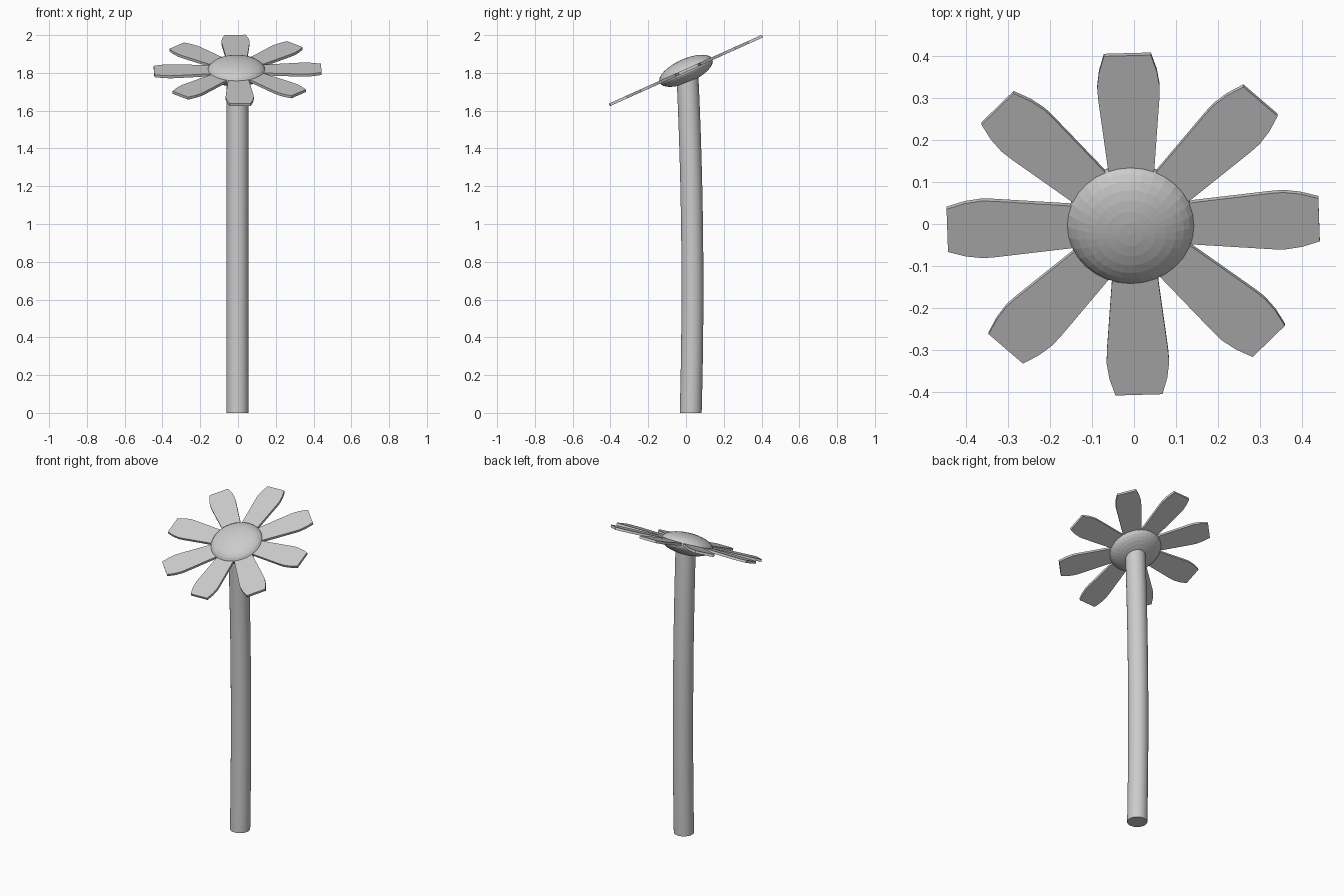
import bpy, bmesh, math
from mathutils import Matrix, Vector

if "Cube" in bpy.data.objects:
    bpy.data.objects.remove(bpy.data.objects["Cube"])

TILT = Matrix.Rotation(math.radians(24.2), 4, 'X')
HEAD = Matrix.Translation((-0.002, 0, 1.813)) @ TILT


def add_object(name, bm):
    bmesh.ops.recalc_face_normals(bm, faces=bm.faces[:])
    mesh = bpy.data.meshes.new(name)
    bm.to_mesh(mesh)
    bm.free()
    obj = bpy.data.objects.new(name, mesh)
    bpy.context.collection.objects.link(obj)
    return obj


# Stem: horizontal rings following a gentle bend in y
def stem_y(z):
    # quadratic through (0, .025), (.9, .033), (1.78, .008)
    pts = [(0, 0.025), (0.9, 0.033), (1.78, 0.008)]
    total = 0
    for i, (zi, yi) in enumerate(pts):
        term = yi
        for j, (zj, _) in enumerate(pts):
            if i != j:
                term *= (z - zj) / (zi - zj)
        total += term
    return total


SIDES, RINGS, RADIUS = 32, 12, 0.058
bm = bmesh.new()
rings = []
for k in range(RINGS + 1):
    z = 1.8 * k / RINGS
    rings.append([bm.verts.new((-0.003 + RADIUS * math.cos(2 * math.pi * i / SIDES),
                                stem_y(z) + RADIUS * math.sin(2 * math.pi * i / SIDES), z))
                  for i in range(SIDES)])
for a, b in zip(rings, rings[1:]):
    for i in range(SIDES):
        j = (i + 1) % SIDES
        bm.faces.new((a[i], a[j], b[j], b[i]))
bm.faces.new(rings[0])
bm.faces.new(rings[-1])
stem = add_object("stem", bm)
for p in stem.data.polygons:
    p.use_smooth = len(p.vertices) == 4

# Flower centre: flattened sphere
bm = bmesh.new()
bmesh.ops.create_uvsphere(bm, u_segments=32, v_segments=16, radius=1)
bm.transform(Matrix.Translation((-0.008, 0, 1.811)) @ TILT
             @ Matrix.Diagonal((0.153, 0.153, 0.063, 1)))
add_object("flower_centre", bm)

# Petals: flat outline (distance from centre, half width), extruded
OUTLINE = [(0.09, 0.045), (0.145, 0.055), (0.33, 0.073), (0.36, 0.0745),
           (0.40, 0.069), (0.443, 0.056)]
THICK = 0.015
for n in range(8):
    bm = bmesh.new()
    outline = [(r, -w) for r, w in OUTLINE] + [(r, w) for r, w in reversed(OUTLINE)]
    face = bm.faces.new([bm.verts.new((x, y, -THICK / 2)) for x, y in outline])
    ext = bmesh.ops.extrude_face_region(bm, geom=[face])
    bmesh.ops.translate(bm, vec=Vector((0, 0, THICK)),
                        verts=[v for v in ext["geom"] if isinstance(v, bmesh.types.BMVert)])
    bm.transform(HEAD @ Matrix.Rotation(math.radians(1.8 + 45 * n), 4, 'Z'))
    add_object(f"petal_{n + 1}", bm)
